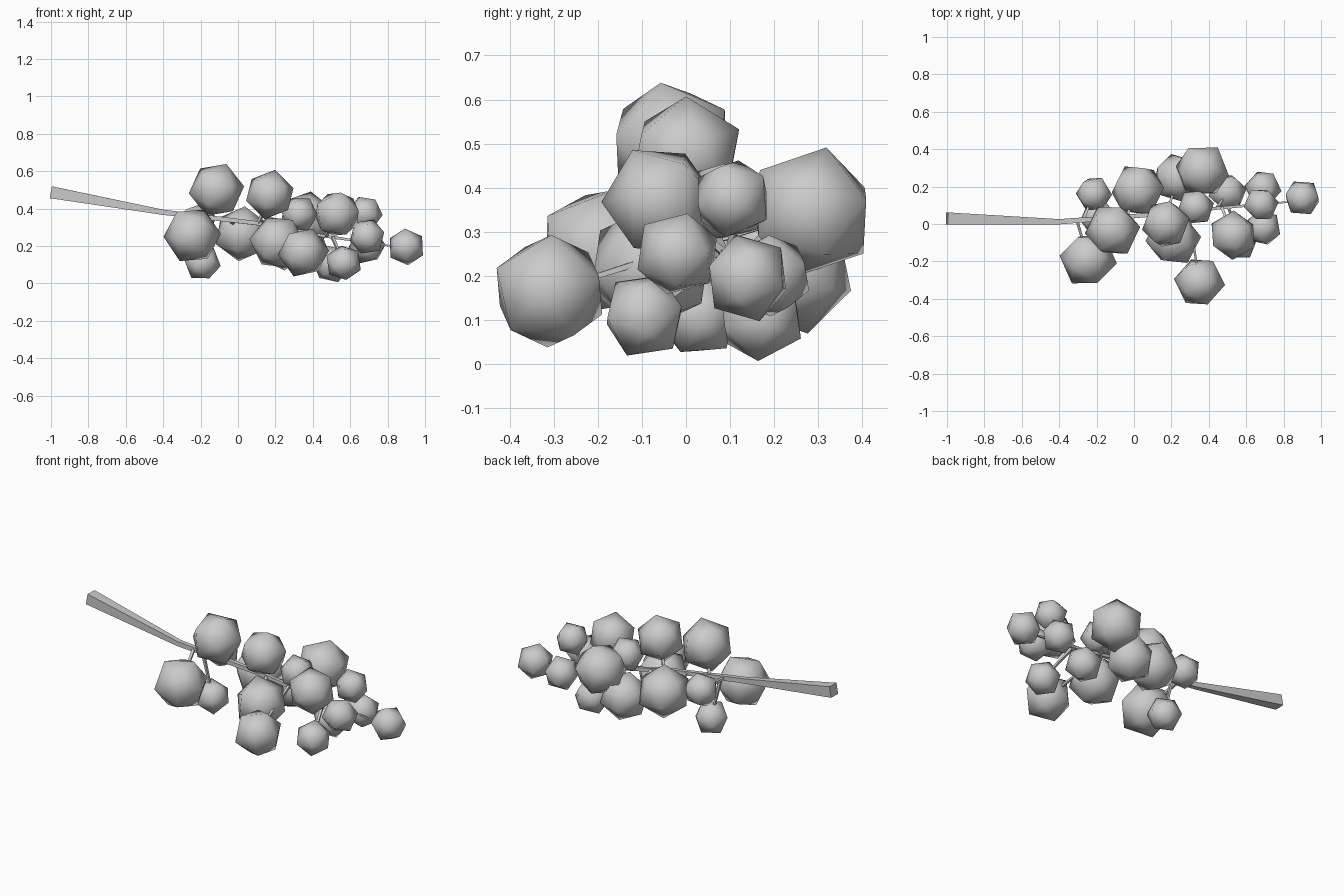
import bpy, bmesh, random
from mathutils import Vector, Euler

if "Cube" in bpy.data.objects:
    bpy.data.objects.remove(bpy.data.objects["Cube"])

random.seed(4)


def finish(bm, name, smooth):
    bmesh.ops.recalc_face_normals(bm, faces=bm.faces)
    for f in bm.faces:
        f.smooth = smooth
    me = bpy.data.meshes.new(name)
    bm.to_mesh(me)
    bm.free()
    ob = bpy.data.objects.new(name, me)
    bpy.context.collection.objects.link(ob)
    return ob


def tube(name, path):
    """Four-sided tapered tube; path holds (point, half width)."""
    bm = bmesh.new()
    rings = []
    pts = [Vector(p) for p, _ in path]
    for i, (_, h) in enumerate(path):
        d = (pts[min(i + 1, len(pts) - 1)] - pts[max(i - 1, 0)]).normalized()
        ref = Vector((0, 0, 1)) if abs(d.z) < 0.9 else Vector((1, 0, 0))
        s = d.cross(ref).normalized()
        u = s.cross(d)
        rings.append([bm.verts.new(pts[i] + s * a * h + u * b * h)
                      for a, b in ((1, 1), (-1, 1), (-1, -1), (1, -1))])
    for r, q in zip(rings, rings[1:]):
        for k in range(4):
            bm.faces.new((r[k], r[(k + 1) % 4], q[(k + 1) % 4], q[k]))
    bm.faces.new(rings[0])
    bm.faces.new(rings[-1])
    return finish(bm, name, False)


# Main stem, thick at the cut end
stem = [((-1, .03, .487), .032), ((-.4, .012, .38), .014),
        ((.1, .05, .322), .011), ((.45, .085, .255), .008),
        ((.85, .12, .195), .004)]
tube("main_stem", stem)


def stem_at(x):
    for (a, _), (b, _) in zip(stem, stem[1:]):
        if x <= b[0]:
            return Vector(a).lerp(Vector(b), (x - a[0]) / (b[0] - a[0]))
    return Vector(stem[-1][0])


# Berries: x, y, z, radius
berries = [
    (-.245, -.19, .257, .155), (-.115, -.033, .50, .15),
    (-.214, .16, .33, .10), (-.19, .03, .11, .10),
    (.02, .18, .265, .15), (.17, 0, .475, .135),
    (.21, -.08, .22, .15), (.35, -.31, .165, .138),
    (.365, .285, .345, .152), (.235, .245, .205, .14),
    (.33, .09, .37, .10), (.53, -.06, .37, .132),
    (.565, -.095, .11, .10), (.50, .17, .105, .105),
    (.69, -.02, .25, .10), (.68, .105, .375, .095),
    (.69, .19, .20, .10), (.90, .14, .195, .102)]

for i, (x, y, z, r) in enumerate(berries, 1):
    # Low-poly round berry
    bm = bmesh.new()
    bmesh.ops.create_icosphere(bm, subdivisions=1, radius=r)
    ob = finish(bm, f"berry_{i}", True)
    ob.location = (x, y, z)
    ob.rotation_euler = Euler([random.uniform(0, 6.28) for _ in range(3)])
    # Thin stalk from the main stem
    if i < len(berries):
        root = stem_at(x - .06)
        tube(f"stalk_{i}", [(root, .008), ((x, y, z), .005)])
